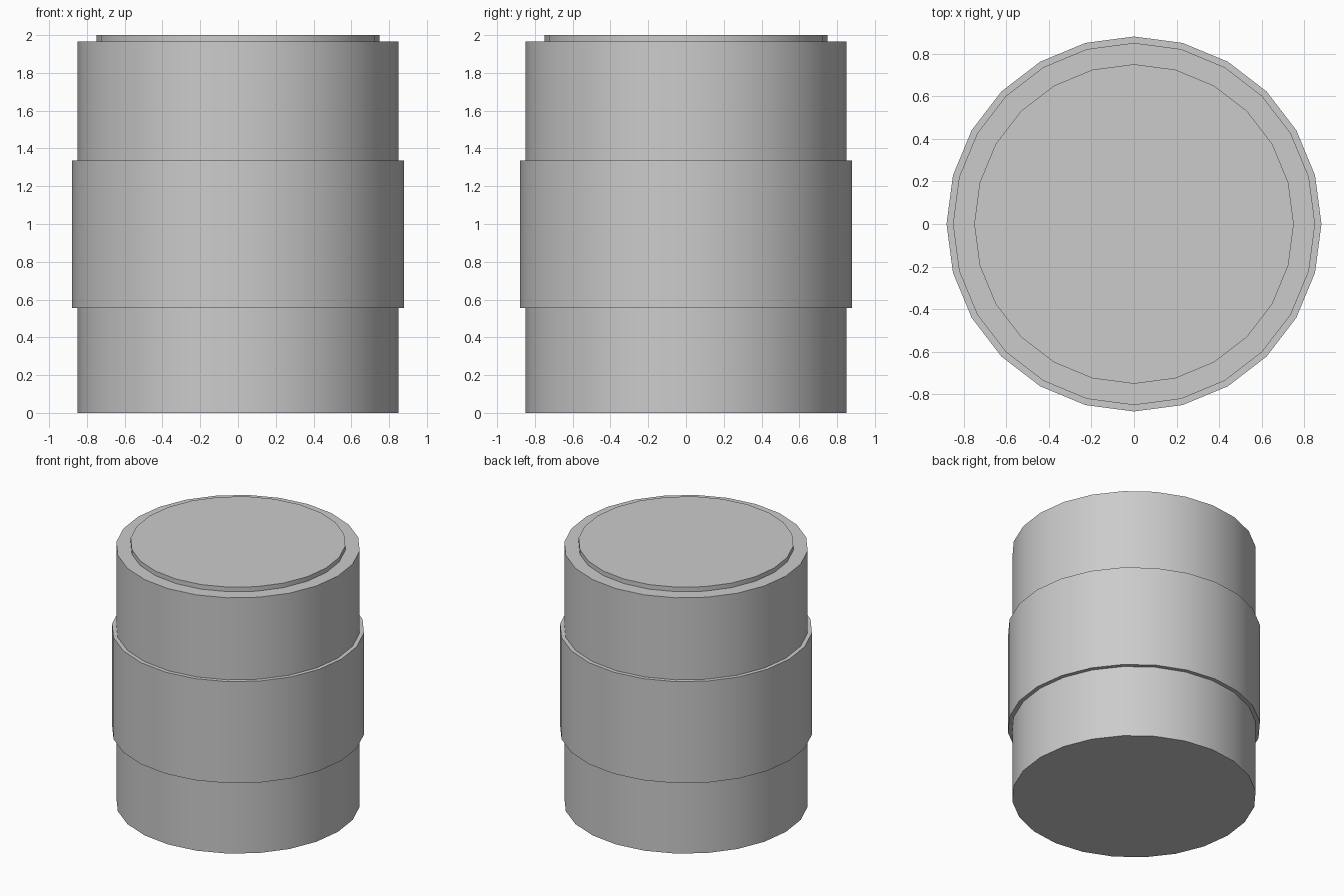
import bpy
import math

if "Cube" in bpy.data.objects:
    bpy.data.objects.remove(bpy.data.objects["Cube"], do_unlink=True)

SIDES = 24

grey = bpy.data.materials.new("plain grey")
grey.use_nodes = True
colour = (0.6, 0.6, 0.6, 1)
grey.diffuse_color = colour
grey.node_tree.nodes["Principled BSDF"].inputs["Base Color"].default_value = colour


def drum(name, radius, bottom, top):
    """Upright capped cylinder between two heights, smooth round the side."""
    bpy.ops.mesh.primitive_cylinder_add(
        vertices=SIDES, radius=radius, depth=top - bottom,
        location=(0, 0, (bottom + top) / 2))
    part = bpy.context.object
    part.name = name
    part.data.materials.append(grey)
    bpy.ops.object.shade_smooth_by_angle(angle=math.radians(30))
    return part


# Main body, wide band round the middle, raised lid
drum("body", 0.85, 0, 1.965)
drum("middle_band", 0.88, 0.555, 1.335)
drum("lid", 0.75, 1.965, 2)
